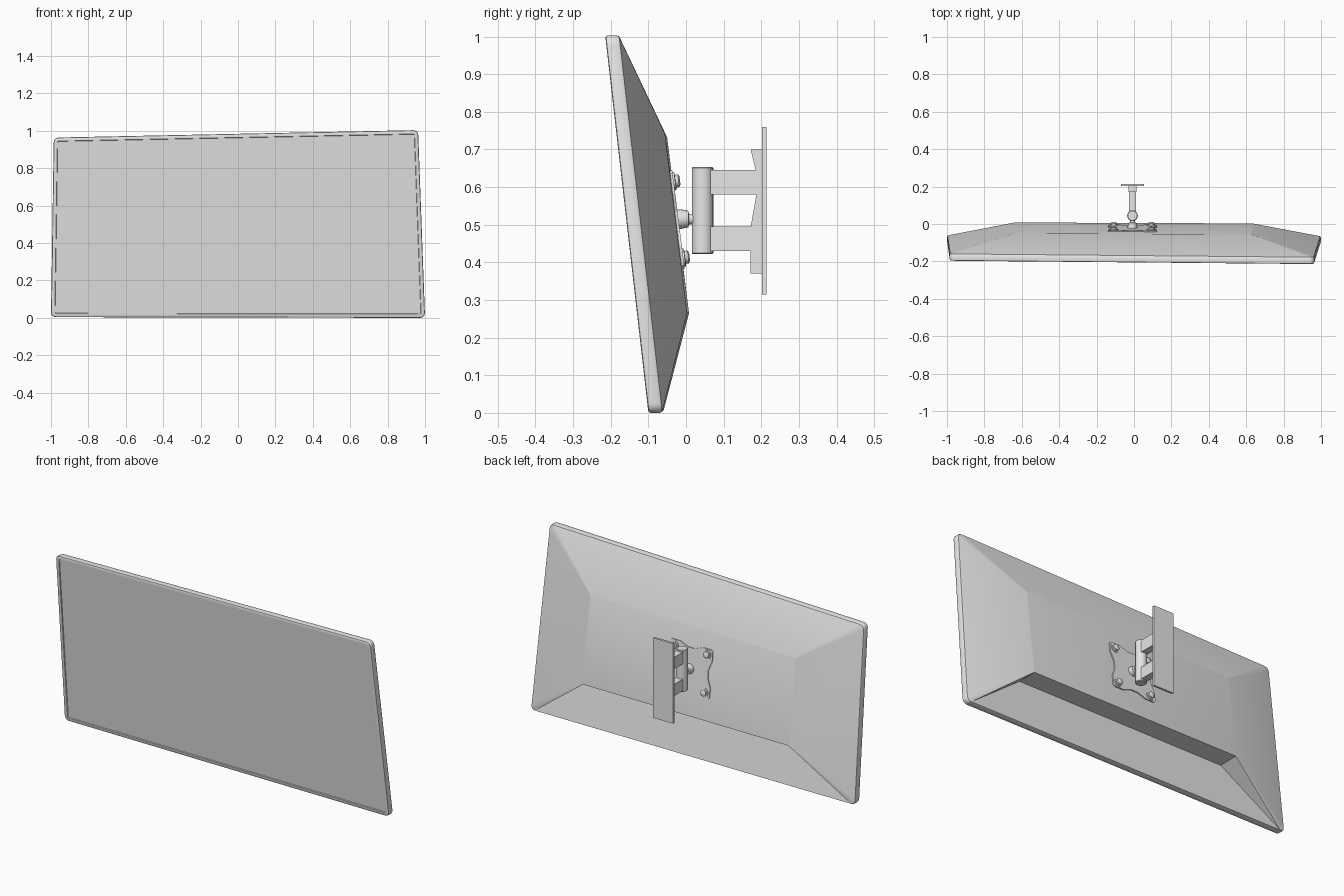
import bpy, bmesh, math
from mathutils import Vector, Matrix

if "Cube" in bpy.data.objects:
    bpy.data.objects.remove(bpy.data.objects["Cube"])

grey = bpy.data.materials.new("light_grey")
grey.diffuse_color = (0.8, 0.8, 0.8, 1)
grey.use_nodes = True
grey.node_tree.nodes["Principled BSDF"].inputs["Base Color"].default_value = grey.diffuse_color


def finish(name, bm, smooth=None, matrix=None):
    """Turn a bmesh into a named object."""
    if matrix:
        bm.transform(matrix)
    bmesh.ops.recalc_face_normals(bm, faces=bm.faces)
    me = bpy.data.meshes.new(name)
    bm.to_mesh(me)
    bm.free()
    me.materials.append(grey)
    ob = bpy.data.objects.new(name, me)
    bpy.context.collection.objects.link(ob)
    if smooth:
        bpy.ops.object.select_all(action='DESELECT')
        ob.select_set(True)
        bpy.context.view_layer.objects.active = ob
        bpy.ops.object.shade_smooth_by_angle(angle=math.radians(smooth))
    return ob


def box(name, x, y, z):
    bm = bmesh.new()
    bmesh.ops.create_cube(bm, size=1)
    for v in bm.verts:
        v.co = [lo + (c + 0.5) * (hi - lo) for c, (lo, hi) in zip(v.co, (x, y, z))]
    return finish(name, bm)


def prism(name, pts, offset, matrix=None):
    """Extrude a closed outline of 3D points along an offset."""
    bm = bmesh.new()
    f = bm.faces.new([bm.verts.new(p) for p in pts])
    ext = bmesh.ops.extrude_face_region(bm, geom=[f])
    moved = [g for g in ext["geom"] if isinstance(g, bmesh.types.BMVert)]
    bmesh.ops.translate(bm, verts=moved, vec=offset)
    return finish(name, bm, matrix=matrix)


def turned(name, profile, sides, matrix):
    """Lathe (radius, height) steps around local z."""
    bm = bmesh.new()
    rings = [[bm.verts.new((r * math.cos(2 * math.pi * i / sides),
                            r * math.sin(2 * math.pi * i / sides), h))
              for i in range(sides)] for r, h in profile]
    for a, b in zip(rings, rings[1:]):
        for i in range(sides):
            j = (i + 1) % sides
            bm.faces.new((a[i], a[j], b[j], b[i]))
    bm.faces.new(rings[0])
    bm.faces.new(rings[-1])
    return finish(name, bm, 40, matrix)


def mix(c, u, v):
    """Bilinear blend of corners bl, br, tr, tl."""
    bl, br, tr, tl = (Vector(p) for p in c)
    return bl.lerp(br, u).lerp(tl.lerp(tr, u), v)


# Display body: rounded loops on the leaning, slightly skewed front quad
FRONT = [(-1, -.096, .004), (1, -.100, 0), (.963, -.215, 1.004), (-.985, -.197, .964)]
PANEL = [(-.64, .008, .265), (.635, .003, .265), (.628, -.056, .742), (-.64, -.05, .732)]
W, H, N = 2.0, 1.0, 5


def rounded(corners, inset, depth, radius, w=W, h=H):
    pts = []
    x0, x1, z0, z1 = inset, w - inset, inset, h - inset
    centres = [(x0 + radius, z0 + radius, 180), (x1 - radius, z0 + radius, 270),
               (x1 - radius, z1 - radius, 0), (x0 + radius, z1 - radius, 90)]
    for cx, cz, start in centres:
        for i in range(N):
            a = math.radians(start + 90 * i / (N - 1))
            p = mix(corners, (cx + radius * math.cos(a)) / w, (cz + radius * math.sin(a)) / h)
            pts.append(p + Vector((0, depth, 0)))
    return pts


bm = bmesh.new()
steps = [(.022, .004, .006), (.020, 0, .008), (.007, 0, .02), (.002, .002, .024),
         (0, .007, .026), (0, .030, .026), (.003, .037, .024)]
loops = [rounded(FRONT, i, d, r) for i, d, r in steps]
loops.append(rounded(PANEL, 0, 0, .004, 1.275, .48))
loops = [[bm.verts.new(p) for p in lp] for lp in loops]
M = 4 * N
BOTTOM = N - 1          # long span of each loop along the lower edge
for k, (a, b) in enumerate(zip(loops, loops[1:])):
    for i in range(M):
        if k == len(loops) - 2 and i == BOTTOM:
            continue
        j = (i + 1) % M
        bm.faces.new((a[i], a[j], b[j], b[i]))
bm.faces.new(loops[0])
bm.faces.new(loops[-1])
# Recessed shelf and lower back face
rim, pan = loops[-2], loops[-1]
bl, br, pl, pr = rim[BOTTOM], rim[BOTTOM + 1], pan[BOTTOM], pan[BOTTOM + 1]
il = bm.verts.new((pl.co.x, -.105, .263))
ir = bm.verts.new((pr.co.x, -.108, .263))
for f in ((pl, pr, ir, il), (il, ir, br, bl), (pl, il, bl), (pr, br, ir)):
    bm.faces.new(f)
finish("display_body", bm, 35)

# Mounting plate with scooped edges, lying on the back panel
tilt = Matrix.Translation((-.008, -.028, .513)) @ Matrix.Rotation(.1255, 4, 'X')
outline = []
for q in range(4):
    rot = Matrix.Rotation(math.radians(90 * q), 4, 'Y')
    for t, d in ((-.123, .132), (-.07, .132), (-.045, .122), (-.02, .113),
                 (.02, .113), (.045, .122), (.07, .132), (.123, .132)):
        outline.append(rot @ Vector((d, 0, -t)))
prism("mount_plate", outline, (0, .008, 0), tilt)

# Bolts on the plate corners
back = Matrix.Rotation(-math.pi / 2, 4, 'X')     # local z becomes +y
for sx in (-1, 1):
    for sz in (-1, 1):
        turned("bolt", [(.024, .006), (.024, .012), (.017, .013), (.017, .021), (.011, .025)],
               12, tilt @ Matrix.Translation((sx * .1, 0, sz * .102)) @ back)

# Swivel joint between plate and post
turned("swivel_joint", [(.026, 0), (.026, .012), (.022, .032), (.014, .034), (.014, .07)],
       20, Matrix.Translation((-.008, -.026, .515)) @ back)

# Upright post
turned("pivot_post", [(.025, .422), (.0285, .425), (.0285, .651), (.025, .654)],
       24, Matrix.Translation((-.008, .044, 0)))

# Two arms reaching to the wall bracket
for z0 in (.43, .58):
    box("support_arm", (-.027, .011), (.05, .203), (z0, z0 + .065))

# Wall bracket with a hollowed side profile
side = [(.203, .37), (.172, .37), (.172, .495), (.187, .58), (.185, .645), (.172, .70), (.203, .70)]
prism("wall_bracket", [(-.029, y, z) for y, z in side], (.042, 0, 0))

# Wall plate
box("wall_plate", (-.07, .053), (.202, .214), (.315, .76))
